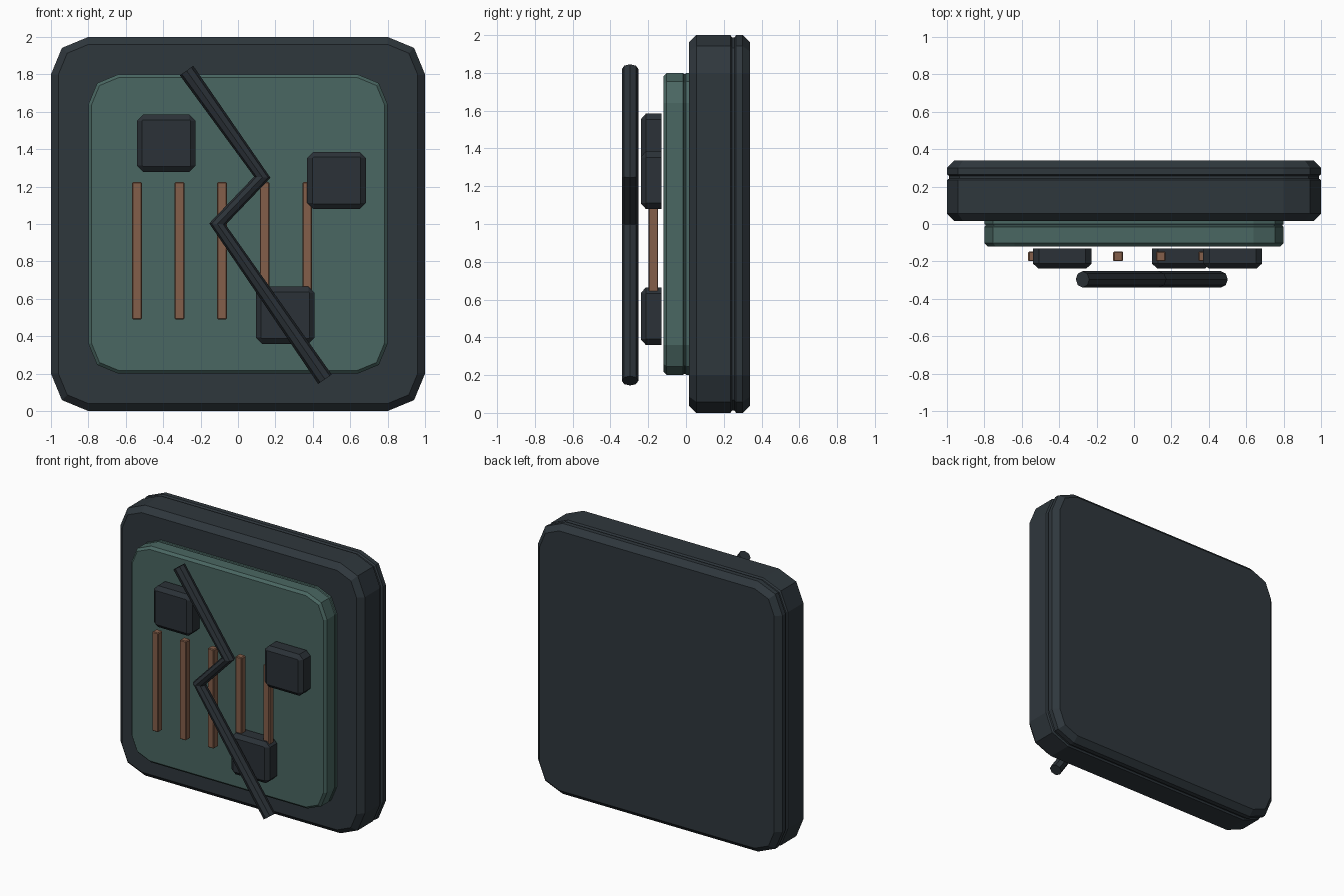
import bpy, bmesh, math
from mathutils import Vector

cube = bpy.data.objects.get("Cube")
if cube:
    bpy.data.objects.remove(cube, do_unlink=True)


def material(name, r, g, b):
    mat = bpy.data.materials.new(name)
    mat.use_nodes = True
    mat.diffuse_color = (r, g, b, 1)
    bsdf = mat.node_tree.nodes["Principled BSDF"]
    bsdf.inputs["Base Color"].default_value = (r, g, b, 1)
    return mat


slate = material("slate", 0.028, 0.038, 0.046)
charcoal = material("charcoal", 0.024, 0.031, 0.038)
green = material("muted_green", 0.068, 0.135, 0.122)
copper = material("copper", 0.23, 0.113, 0.068)


def outline(hx, hz, radius, segments):
    """Rectangle with faceted round corners, as (x, z) pairs."""
    points = []
    for i, (sx, sz) in enumerate([(1, 1), (-1, 1), (-1, -1), (1, -1)]):
        for s in range(segments + 1):
            a = math.pi / 2 * (i + s / segments)
            points.append((sx * (hx - radius) + radius * math.cos(a),
                           sz * (hz - radius) + radius * math.sin(a)))
    return points


def slab(name, mat, centre, half, radius, segments, rings):
    """Skin a stack of (y, inset) rounded rectangles from front to back."""
    bm = bmesh.new()
    loops = []
    for y, inset in rings:
        pts = outline(half[0] - inset, half[1] - inset, radius - inset, segments)
        loops.append([bm.verts.new((centre[0] + x, y, centre[1] + z)) for x, z in pts])
    for a, b in zip(loops, loops[1:]):
        for i in range(len(a)):
            j = (i + 1) % len(a)
            bm.faces.new((a[i], a[j], b[j], b[i]))
    bm.faces.new(loops[0])
    bm.faces.new(loops[-1])
    bmesh.ops.recalc_face_normals(bm, faces=bm.faces)
    mesh = bpy.data.meshes.new(name)
    bm.to_mesh(mesh)
    bm.free()
    mesh.materials.append(mat)
    obj = bpy.data.objects.new(name, mesh)
    bpy.context.collection.objects.link(obj)
    return obj


# Thick casing with chamfered rims and a narrow groove near the back
slab("casing", slate, (0, 1), (1, 1), 0.2, 2,
     [(0.015, 0.04), (0.055, 0), (0.235, 0), (0.243, 0.012),
      (0.257, 0.012), (0.265, 0), (0.3, 0), (0.34, 0.04)])

# Raised panel, with its own groove close to the casing
slab("front_panel", green, (0, 1), (0.8, 0.8), 0.16, 2,
     [(-0.12, 0.018), (-0.102, 0), (-0.015, 0), (-0.011, 0.006),
      (-0.004, 0.006), (0, 0), (0.02, 0)])

# Square chips, chamfered on the front
for i, centre in enumerate([(-0.383, 1.432), (0.527, 1.232), (0.253, 0.512)]):
    slab(f"chip_{i + 1}", charcoal, centre, (0.157, 0.153), 0.033, 1,
         [(-0.237, 0.028), (-0.212, 0), (-0.13, 0)])

# Row of copper traces
for i in range(5):
    slab(f"trace_{i + 1}", copper, (-0.54 + 0.2275 * i, 0.857), (0.026, 0.367), 0.006, 1,
         [(-0.199, 0.005), (-0.194, 0), (-0.152, 0), (-0.147, 0.005)])

# Zigzag rod standing in front of the panel
path = [(-0.275, 1.82), (0.13, 1.25), (-0.11, 1.0), (0.465, 0.17)]
curve = bpy.data.curves.new("zigzag_rod", "CURVE")
curve.dimensions = "3D"
curve.bevel_depth = 0.044
curve.bevel_resolution = 2
curve.use_fill_caps = True
spline = curve.splines.new("POLY")
spline.points.add(len(path) - 1)
for point, (x, z) in zip(spline.points, path):
    point.co = (x, -0.296, z, 1)
spline.use_smooth = False
curve.materials.append(charcoal)
rod = bpy.data.objects.new("zigzag_rod", curve)
bpy.context.collection.objects.link(rod)
